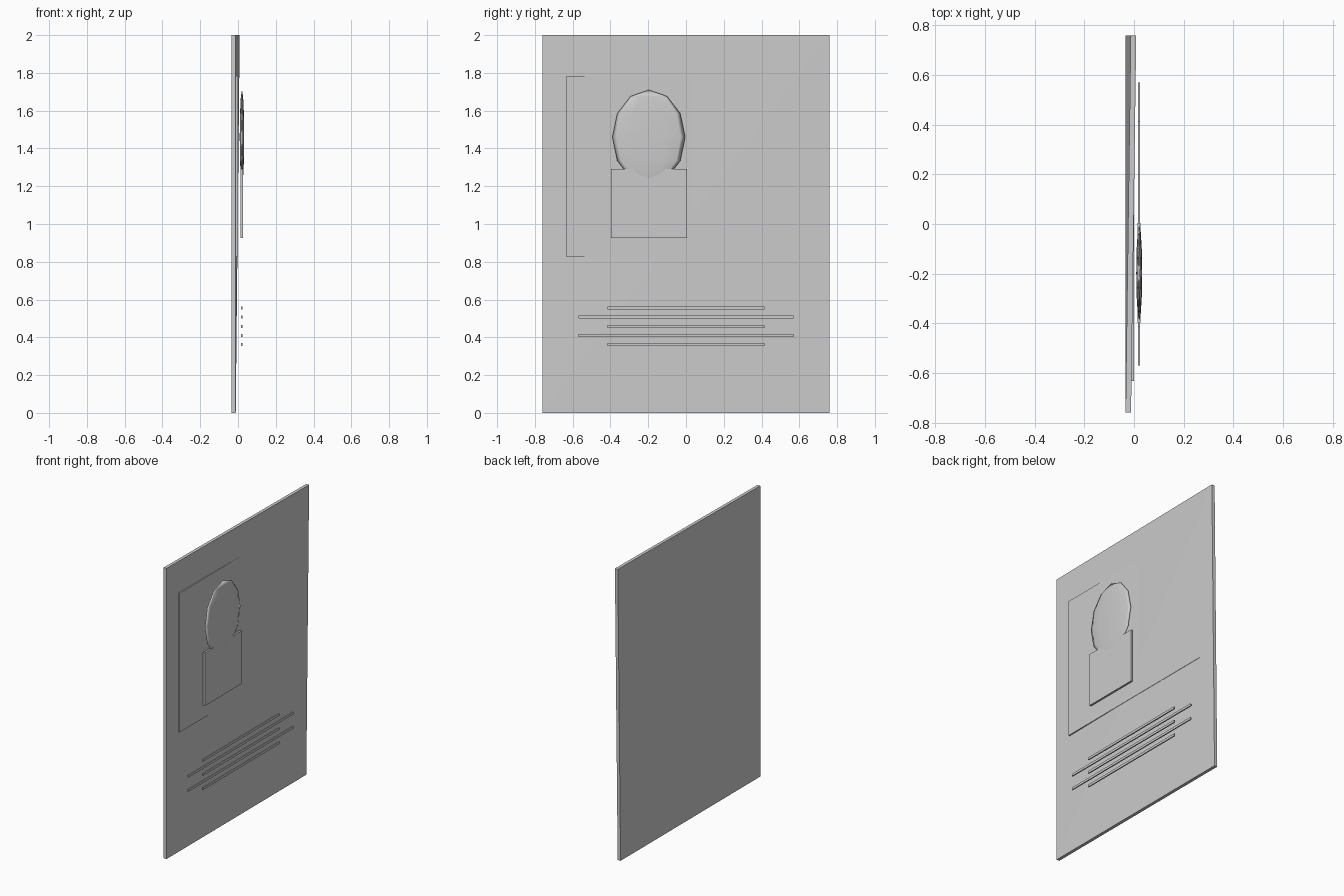
import bpy, bmesh
from mathutils import Matrix

if "Cube" in bpy.data.objects:
    bpy.data.objects.remove(bpy.data.objects["Cube"])


def add_object(name, bm):
    bmesh.ops.recalc_face_normals(bm, faces=bm.faces)
    mesh = bpy.data.meshes.new(name)
    bm.to_mesh(mesh)
    bm.free()
    obj = bpy.data.objects.new(name, mesh)
    bpy.context.scene.collection.objects.link(obj)
    return obj


def box(name, x, y, z):
    """Box from (min, max) ranges on each axis."""
    bm = bmesh.new()
    bmesh.ops.create_cube(bm, size=1)
    for v in bm.verts:
        v.co = [r[0] if c < 0 else r[1] for c, r in zip(v.co, (x, y, z))]
    return add_object(name, bm)


# Poster sheet: one upper corner curls forward, both faces fold on the diagonal
X0, THICK, CURL = -0.034, 0.022, 0.021
outline = [(-0.76, 0), (0.76, 0), (0.76, 2), (-0.76, 2)]
bm = bmesh.new()
layers = []
for dx in (0, THICK):
    layers.append([bm.verts.new((X0 + dx + (CURL if (y > 0 and z > 1) else 0), y, z))
                   for y, z in outline])
back, front = layers
for ring in layers:
    bm.faces.new((ring[0], ring[1], ring[2]))
    bm.faces.new((ring[0], ring[2], ring[3]))
for i in range(4):
    j = (i + 1) % 4
    bm.faces.new((back[i], back[j], front[j], front[i]))
add_object("poster_sheet", bm)

# Picture panel, partly sunk behind the curled corner
box("picture_panel", (-0.013, -0.001), (-0.632, 0.632), (0.826, 1.784))

# Portrait: rectangular torso and flattened low-poly head
box("portrait_torso", (0.014, 0.027), (-0.398, 0.004), (0.926, 1.291))
bm = bmesh.new()
bmesh.ops.create_uvsphere(bm, u_segments=12, v_segments=6, radius=1)
bmesh.ops.transform(bm, verts=bm.verts, matrix=Matrix.Translation((0.021, -0.197, 1.46))
                    @ Matrix.Diagonal((0.012, 0.193, 0.25, 1)))
head = add_object("portrait_head", bm)
for p in head.data.polygons:
    p.use_smooth = True

# Strips standing in for lines of writing, alternating short and long
for i in range(5):
    half = 0.57 if i % 2 else 0.415
    z = 0.555 - i * 0.0485
    box(f"text_strip_{i + 1}", (0.016, 0.024), (-half, half), (z - 0.008, z + 0.008))
